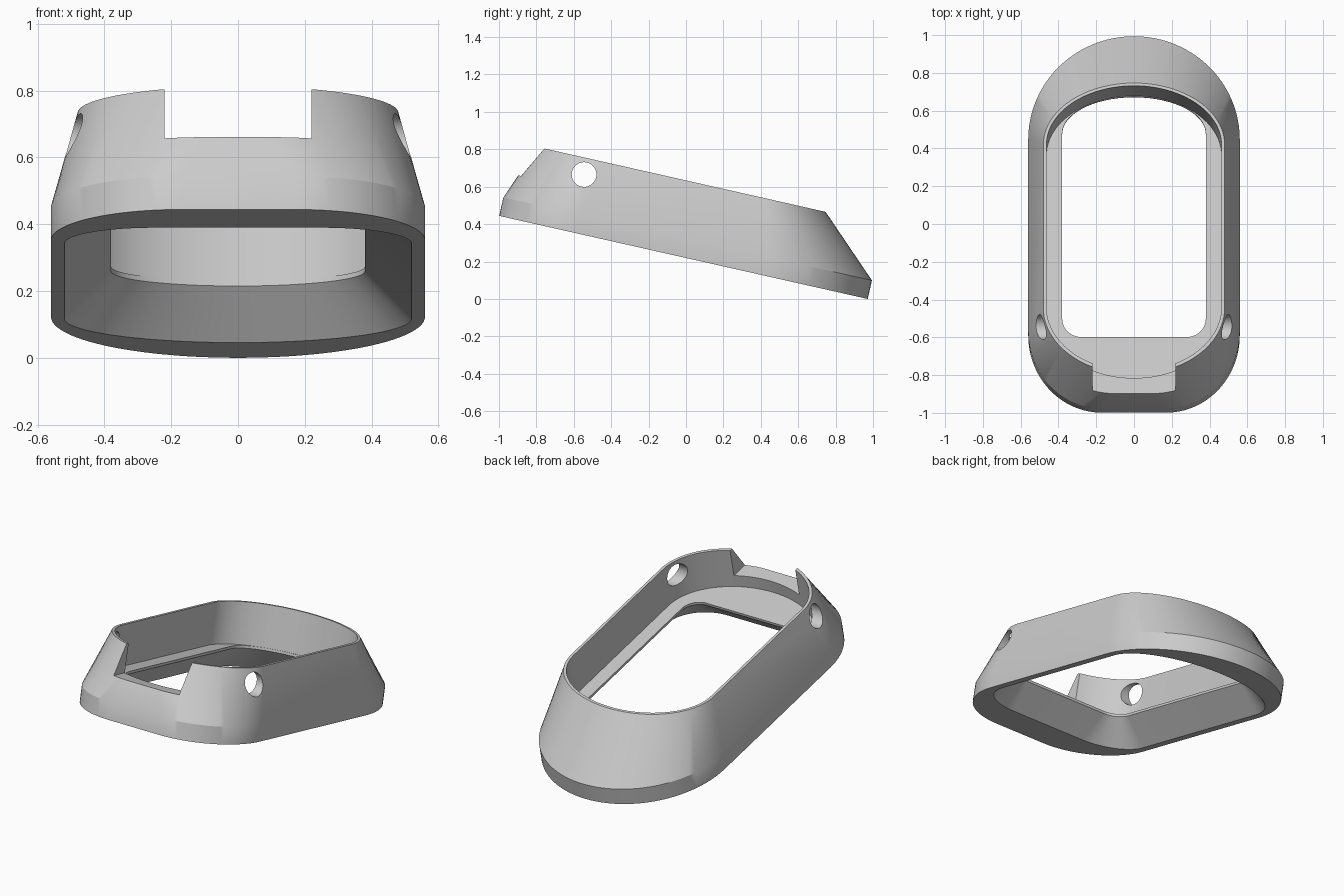
import bpy, bmesh
from math import sin, cos, pi, radians
from mathutils import Matrix

if "Cube" in bpy.data.objects:
    bpy.data.objects.remove(bpy.data.objects["Cube"])

TILT = Matrix.Rotation(radians(-12.7), 4, 'X')   # whole part leans towards the back
N = 24


def outline(w, hw, front, back, d_front, d_back, f_front=0.0):
    """Closed ring at height w: elliptical back end, rounded front end with an optional flat."""
    half = []
    for i in range(N + 1):                       # back centre to right side
        a = pi / 2 * i / N
        half.append((hw * sin(a), back - d_back + d_back * cos(a)))
    for i in range(N + 1):                       # right side to front
        a = pi / 2 * i / N
        half.append((f_front + (hw - f_front) * cos(a), front + d_front - d_front * sin(a)))
    if f_front == 0:
        half[-1] = (0.0, front)
    else:
        half.append((0.0, front))
    if f_front == 0:                             # keep point counts equal
        x, y = half[-2]
        half.insert(-1, (x * 0.5, front + (y - front) * 0.25))
    left = [(-x, y) for x, y in half[-2:0:-1]]
    return [(x, y, w) for x, y in half + left]


def finish(bm, name):
    bmesh.ops.recalc_face_normals(bm, faces=bm.faces)
    me = bpy.data.meshes.new(name)
    bm.to_mesh(me)
    bm.free()
    ob = bpy.data.objects.new(name, me)
    bpy.context.collection.objects.link(ob)
    return ob


# Flared collar: rings run up the outside, over the rim and down the inside
rings = [
    outline(0.2135, 0.56, -1.072, 0.948, 0.42, 0.56, 0.17),    # outer base
    outline(0.315, 0.56, -1.072, 0.948, 0.42, 0.56, 0.17),     # top of straight band
    outline(0.618, 0.48, -0.955, 0.626, 0.36, 0.335),          # outer top rim
    outline(0.618, 0.463, -0.937, 0.611, 0.345, 0.32),         # inner top rim
    outline(0.372, 0.463, -0.937, 0.611, 0.345, 0.32),         # ledge outer edge
    outline(0.372, 0.38, -0.697, 0.607, 0.10, 0.20, 0.28),     # opening, upper edge
    outline(0.357, 0.38, -0.697, 0.607, 0.10, 0.20, 0.28),     # opening, lower edge
    outline(0.2135, 0.52, -0.824, 0.741, 0.22, 0.33, 0.25),    # funnel mouth
]
bm = bmesh.new()
loops = [[bm.verts.new(TILT @ Matrix.Translation(p).translation) for p in r] for r in rings]
n = len(loops[0])
for k, lo in enumerate(loops):
    hi = loops[(k + 1) % len(loops)]
    for i in range(n):
        j = (i + 1) % n
        bm.faces.new((lo[i], lo[j], hi[j], hi[i]))
collar = finish(bm, "flared_collar")

# Front notch cutter
bm = bmesh.new()
bmesh.ops.create_cube(bm, size=1, matrix=TILT @ Matrix.Translation((0, -0.95, 0.697))
                      @ Matrix.Diagonal((0.44, 0.7, 0.5, 1)))
notch = finish(bm, "notch_cutter")

# Cross pin hole cutter
bm = bmesh.new()
bmesh.ops.create_cone(bm, cap_ends=True, segments=48, radius1=0.066, radius2=0.066, depth=2,
                      matrix=Matrix.Translation((0, -0.545, 0.665)) @ Matrix.Rotation(pi / 2, 4, 'Y'))
pin = finish(bm, "pin_hole_cutter")

bpy.context.view_layer.objects.active = collar
collar.select_set(True)
for cutter in (notch, pin):
    mod = collar.modifiers.new(cutter.name, 'BOOLEAN')
    mod.operation = 'DIFFERENCE'
    mod.solver = 'EXACT'
    mod.object = cutter
    bpy.ops.object.modifier_apply(modifier=mod.name)
    bpy.data.objects.remove(cutter)
bpy.ops.object.shade_smooth_by_angle(angle=radians(25))
